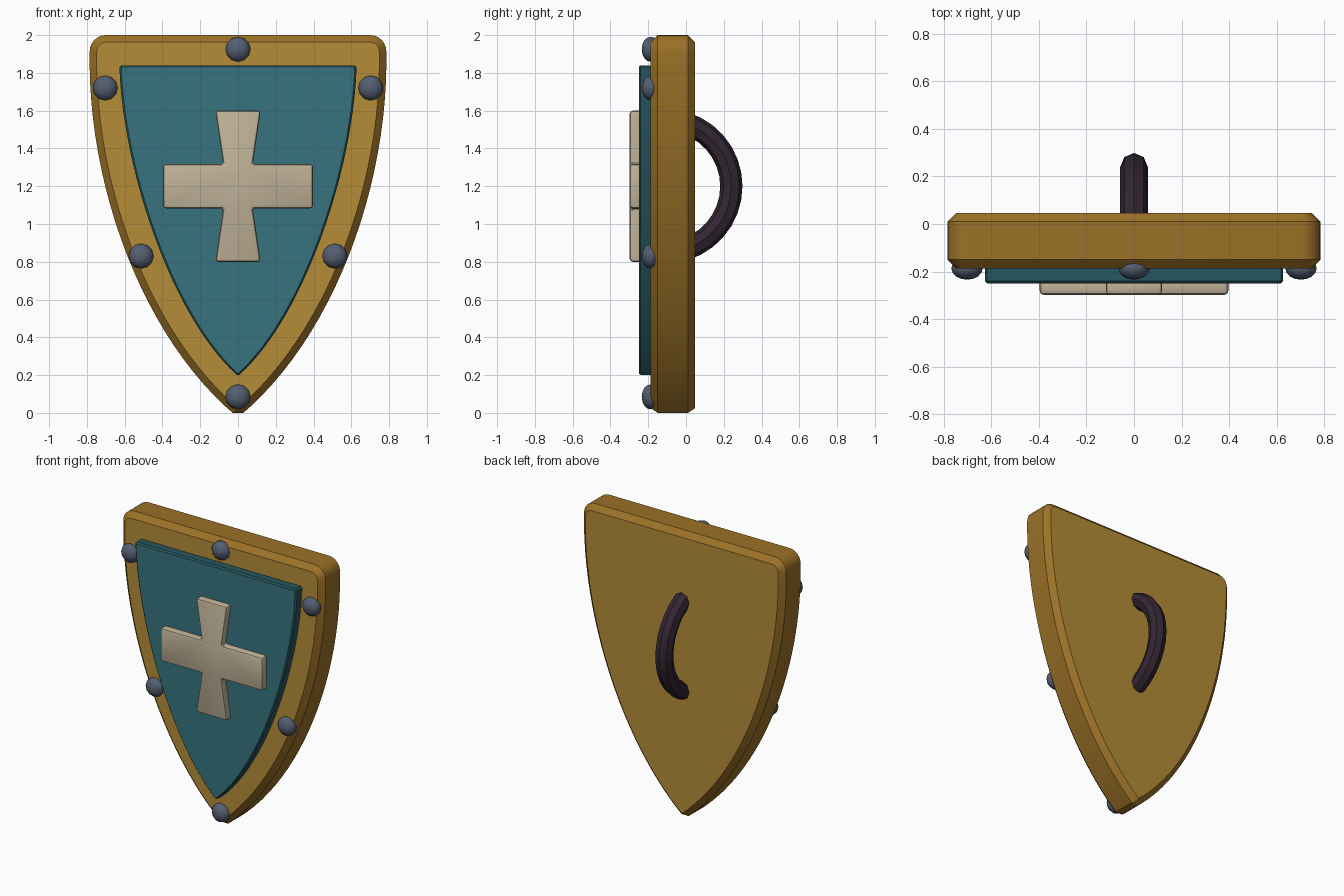
import bpy, bmesh, math
from mathutils import Vector, Matrix

if "Cube" in bpy.data.objects:
    bpy.data.objects.remove(bpy.data.objects["Cube"])


def mat(name, r, g, b):
    m = bpy.data.materials.new(name)
    m.diffuse_color = (r, g, b, 1)
    m.use_nodes = True
    m.node_tree.nodes["Principled BSDF"].inputs["Base Color"].default_value = m.diffuse_color
    return m


GOLD = mat("gold", 0.46, 0.265, 0.038)
RIM = mat("dark gold", 0.33, 0.165, 0.02)
TEAL = mat("teal", 0.038, 0.175, 0.21)
TEAL_RIM = mat("dark teal", 0.02, 0.095, 0.115)
CREAM = mat("cream", 0.53, 0.45, 0.315)
STEEL = mat("steel", 0.09, 0.114, 0.165)
LEATHER = mat("dark leather", 0.032, 0.019, 0.032)


def finish(name, bm, mats, angle=30):
    bmesh.ops.recalc_face_normals(bm, faces=bm.faces)
    bm.normal_update()
    if len(mats) > 1:  # second colour goes on sides and chamfers
        for f in bm.faces:
            f.material_index = 0 if abs(f.normal.y) > 0.95 else 1
    me = bpy.data.meshes.new(name)
    bm.to_mesh(me)
    bm.free()
    for m in mats:
        me.materials.append(m)
    ob = bpy.data.objects.new(name, me)
    bpy.context.collection.objects.link(ob)
    if angle:
        bpy.ops.object.select_all(action='DESELECT')
        ob.select_set(True)
        bpy.context.view_layer.objects.active = ob
        bpy.ops.object.shade_smooth_by_angle(angle=math.radians(angle))
    return ob


def plate(name, outline, y0, y1, mats, bevel, segments=1):
    """Extrude an (x, z) outline from y0 to y1 and chamfer its sharp edges."""
    bm = bmesh.new()
    face = bm.faces.new([bm.verts.new((x, y0, z)) for x, z in outline])
    ext = bmesh.ops.extrude_face_region(bm, geom=[face])
    for v in ext["geom"]:
        if isinstance(v, bmesh.types.BMVert):
            v.co.y = y1
    bmesh.ops.recalc_face_normals(bm, faces=bm.faces)
    bm.normal_update()
    sharp = [e for e in bm.edges if e.calc_face_angle(0) > math.radians(35)]
    bmesh.ops.bevel(bm, geom=sharp, offset=bevel, offset_type='OFFSET', segments=segments,
                    profile=0.5, affect='EDGES', clamp_overlap=False)
    return finish(name, bm, mats)


def bezier(p, n):
    pts = []
    for i in range(n + 1):
        t = i / n
        w = ((1 - t) ** 3, 3 * t * (1 - t) ** 2, 3 * t * t * (1 - t), t ** 3)
        pts.append(tuple(sum(w[k] * p[k][a] for k in range(4)) for a in (0, 1)))
    return pts


def mirrored(half):
    """Right half running from top to tip (tip on x = 0) -> closed outline."""
    return half + [(-x, z) for x, z in reversed(half[:-1])]


# Shield body with rounded top corners
r = 0.085
corner = [(0.70 + r * math.sin(a), 2.0 - r + r * math.cos(a))
          for a in (math.pi / 2 * i / 6 for i in range(6))]
side = bezier([(0.785, 1.915), (0.80, 1.2), (0.50, 0.385), (0, -0.024)], 24)
plate("shield_body", mirrored(corner + side), -0.187, 0.047, [GOLD, RIM], 0.037)

# Raised front panel
panel = bezier([(0.628, 1.84), (0.615, 1.3), (0.35, 0.5), (0, 0.195)], 24)
plate("front_panel", mirrored(panel), -0.25, -0.17, [TEAL, TEAL_RIM], 0.01)

# Cross emblem with flared upright
q = [(0.12, 0.4), (0.078, 0.117), (0.397, 0.117)]
quad = q + [(x, -z) for x, z in reversed(q)]
cross = [(x, 1.2 + z) for x, z in quad + [(-x, -z) for x, z in quad]]
plate("cross_emblem", cross, -0.298, -0.23, [CREAM], 0.016, 2)

# Rivets around the border
spots = [(0, 1.925), (0, 0.085)] + [(s * x, z) for s in (-1, 1) for x, z in ((0.703, 1.72), (0.513, 0.83))]
for i, (x, z) in enumerate(spots):
    bm = bmesh.new()
    bmesh.ops.create_uvsphere(bm, u_segments=12, v_segments=8, radius=0.066)
    bm.transform(Matrix.Translation((x, -0.187, z)) @ Matrix.Diagonal((1, 0.72, 1, 1))
                 @ Matrix.Rotation(math.pi / 2, 4, 'X'))
    finish("rivet_%d" % (i + 1), bm, [STEEL], 50)

# Arched grip on the back: octagonal tube swept along an arc
bm = bmesh.new()
rings, sides, span = 14, 8, math.radians(73)
loops = []
for i in range(rings + 1):
    a = -span + 2 * span * i / rings
    out = Vector((0, math.cos(a), math.sin(a)))
    loop = []
    for k in range(sides):
        b = 2 * math.pi * k / sides
        d = 0.35 + 0.059 * math.cos(b)
        loop.append(bm.verts.new(Vector((0.058 * math.sin(b), -0.11, 1.2)) + out * d))
    loops.append(loop)
for l0, l1 in zip(loops, loops[1:]):
    for k in range(sides):
        n = (k + 1) % sides
        bm.faces.new((l0[k], l0[n], l1[n], l1[k]))
bm.faces.new(loops[0])
bm.faces.new(loops[-1])
finish("back_grip", bm, [LEATHER], 0)
